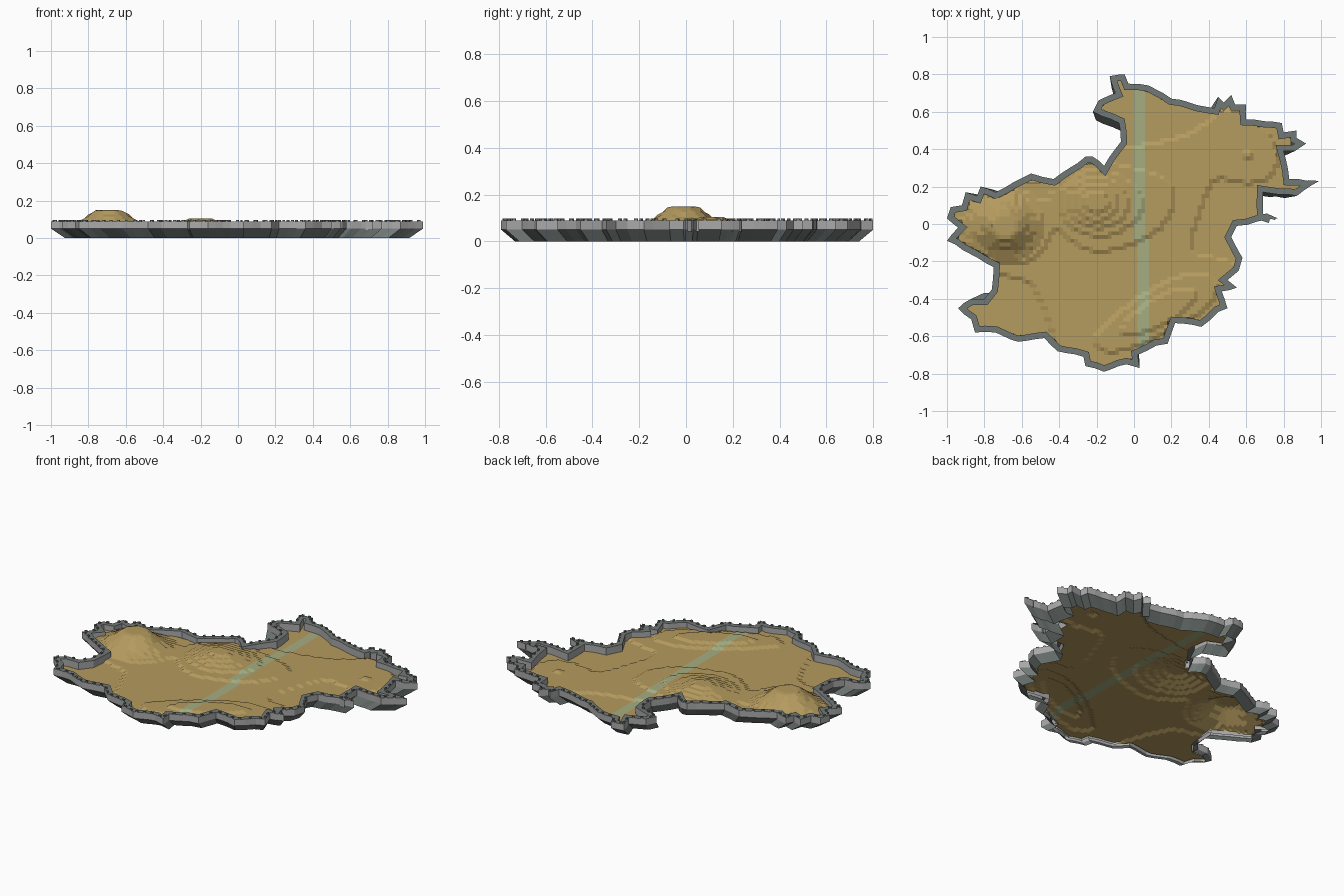
import bpy, bmesh, math, random
from mathutils import Vector

if "Cube" in bpy.data.objects:
    bpy.data.objects.remove(bpy.data.objects["Cube"])


def mat(name, rgb):
    m = bpy.data.materials.new(name)
    m.diffuse_color = (*rgb, 1)
    m.use_nodes = True
    m.node_tree.nodes["Principled BSDF"].inputs["Base Color"].default_value = m.diffuse_color
    return m


SAND = mat("sand", (0.46, 0.325, 0.112))
RIVER = mat("pale green", (0.38, 0.42, 0.22))
STONE = mat("light grey stone", (0.40, 0.40, 0.40))
SLATE = mat("dark slate", (0.165, 0.19, 0.18))

# Jagged coast outline, clockwise, in hundredths
COAST = [(-13, 79), (-5, 80), (-3, 75), (8, 74), (20, 67), (43, 62), (45, 68), (48, 65), (52, 69),
         (54, 64), (60, 64), (60, 56), (79, 54), (80, 49), (87, 50), (87, 46), (92, 43), (86, 39),
         (80, 39), (83, 24), (99, 23), (87, 15), (69, 17), (69, 5), (77, 3), (55, -1), (52, -7),
         (58, -18), (56, -25), (50, -30), (55, -34), (47, -36), (50, -45), (45, -47), (36, -55),
         (22, -53), (18, -64), (12, -65), (2, -70), (3, -77), (-4, -75), (-16, -79), (-26, -76),
         (-27, -71), (-41, -68), (-48, -61), (-62, -63), (-74, -58), (-85, -58), (-87, -51),
         (-94, -45), (-87, -40), (-80, -40), (-76, -35), (-75, -23), (-100, -9), (-94, -2),
         (-100, 3), (-98, 9), (-92, 10), (-90, 17), (-84, 15), (-82, 20), (-74, 17), (-55, 27),
         (-43, 24), (-26, 36), (-22, 36), (-16, 31), (-7, 44), (-8, 54), (-22, 60), (-19, 66),
         (-10, 70)]
# Long stretches get small extra jags
random.seed(4)
coast = []
for i, c in enumerate(COAST):
    a = Vector(c) / 100
    d = Vector(COAST[(i + 1) % len(COAST)]) / 100 - a
    side = Vector((d.y, -d.x)).normalized()
    n = max(1, round(d.length / 0.05))
    coast.append(a)
    for k in range(1, n):
        coast.append(a + d * k / n + side * random.uniform(-0.005, 0.005))
N = len(coast)


def inset(d):
    """Move the clockwise outline inward by d, with limited mitres."""
    out = []
    for i, p in enumerate(coast):
        a = (p - coast[i - 1]).normalized()
        b = (coast[(i + 1) % N] - p).normalized()
        na, nb = Vector((a.y, -a.x)), Vector((b.y, -b.x))
        m = na + nb
        m = m.normalized() if m.length > 1e-4 else na
        out.append(p + m * d / max(m.dot(na), 0.5))
    return out


def inside(p, poly):
    r = False
    for i, b in enumerate(poly):
        a = poly[i - 1]
        if (a.y > p.y) != (b.y > p.y) and p.x < a.x + (p.y - a.y) * (b.x - a.x) / (b.y - a.y):
            r = not r
    return r


def closest(p, poly):
    best = None
    for i, b in enumerate(poly):
        a = poly[i - 1]
        d = b - a
        q = a + d * min(1, max(0, (p - a).dot(d) / max(d.length_squared, 1e-9)))
        if best is None or (q - p).length_squared < (best - p).length_squared:
            best = q
    return best


def finish(bm, name, mats, recalc=False):
    if recalc:
        bmesh.ops.recalc_face_normals(bm, faces=bm.faces[:])
    me = bpy.data.meshes.new(name)
    bm.to_mesh(me)
    bm.free()
    for m in mats:
        me.materials.append(m)
    ob = bpy.data.objects.new(name, me)
    bpy.context.collection.objects.link(ob)
    return ob


# Stone wall: inner side, rim, outer band, then a skirt tapering to a smaller base
TOP = 0.089
edge = inset(0.033)
profile = [(edge, 0.042), (edge, TOP), (coast, TOP), (coast, 0.05),
           ([p * 0.925 for p in coast], 0.0)]
face_mat = [0, 1, 0, 1]
bm = bmesh.new()
rings = [[bm.verts.new((p.x, p.y, z)) for p in poly] for poly, z in profile]
for k in range(4):
    A, B = rings[k], rings[k + 1]
    for i in range(N):
        j = (i + 1) % N
        bm.faces.new((A[i], B[i], B[j], A[j])).material_index = face_mat[k]
bm.normal_update()
if sum(f.normal.z for f in bm.faces if f.material_index == 1 and f.calc_center_median().z > 0.08) < 0:
    bmesh.ops.reverse_faces(bm, faces=bm.faces[:])
finish(bm, "coastal_wall", [STONE, SLATE])

# Tiny battlements along the outer rim
bm = bmesh.new()
for i, a in enumerate(coast):
    d = coast[(i + 1) % N] - a
    t = d.normalized()
    s = Vector((t.y, -t.x))
    c = a + d * 0.5 + s * 0.006
    vs = [[bm.verts.new((*(c + t * u * 0.007 + s * v * 0.005), z))
           for u, v in ((-1, -1), (1, -1), (1, 1), (-1, 1))] for z in (TOP, 0.097)]
    bm.faces.new(vs[1])
    for q in range(4):
        r = (q + 1) % 4
        bm.faces.new((vs[0][q], vs[0][r], vs[1][r], vs[1][q]))
finish(bm, "battlements", [SLATE], True)

# Hills: centre x, y, height, spread x, y, turn in degrees
HILLS = [(-0.69, -0.01, 0.125, 0.15, 0.135, 0),
         (-0.22, 0.12, 0.058, 0.19, 0.17, 0),
         (0.12, -0.48, 0.036, 0.36, 0.13, 30),
         (0.12, 0.18, 0.014, 0.26, 0.32, -20),
         (0.62, 0.36, 0.012, 0.14, 0.14, 0),
         (-0.30, -0.20, 0.010, 0.3, 0.2, 0)]
STEP = 0.01


def height(x, y):
    h = 0.006 + 0.004 * math.sin(7 * x + 1) * math.cos(6 * y)
    for cx, cy, amp, sx, sy, turn in HILLS:
        c, s = math.cos(math.radians(turn)), math.sin(math.radians(turn))
        u, v = (x - cx) * c + (y - cy) * s, (y - cy) * c - (x - cx) * s
        h += amp * math.exp(-(u / sx) ** 2 - (v / sy) ** 2)
    return min(0.149, 0.045 + STEP * math.floor(h / STEP))


# Terraced ground: stepped grid, its border snapped to the wall's inner edge
G = 0.02
cols, rows = range(-50, 51), range(-40, 41)
isin = {(i, j): inside(Vector((i * G, j * G)), edge) for i in cols for j in rows}
bm = bmesh.new()
made = {}


def corner(i, j):
    if (i, j) not in made:
        p = Vector((i * G, j * G))
        q = p if isin[i, j] else closest(p, edge)
        z = height(p.x, p.y)
        made[i, j] = bm.verts.new((q.x, q.y, z if isin[i, j] else min(z, TOP)))
    return made[i, j]


for i in cols[:-1]:
    for j in rows[:-1]:
        cell = [(i, j), (i + 1, j), (i + 1, j + 1), (i, j + 1)]
        if any(isin[c] for c in cell):
            f = bm.faces.new([corner(*c) for c in cell])
            # river band, a little further right in the southern half
            x0 = 0 if j > -5 else 1
            f.material_index = 1 if x0 <= i < x0 + 3 else 0
finish(bm, "terraced_ground", [SAND, RIVER])
